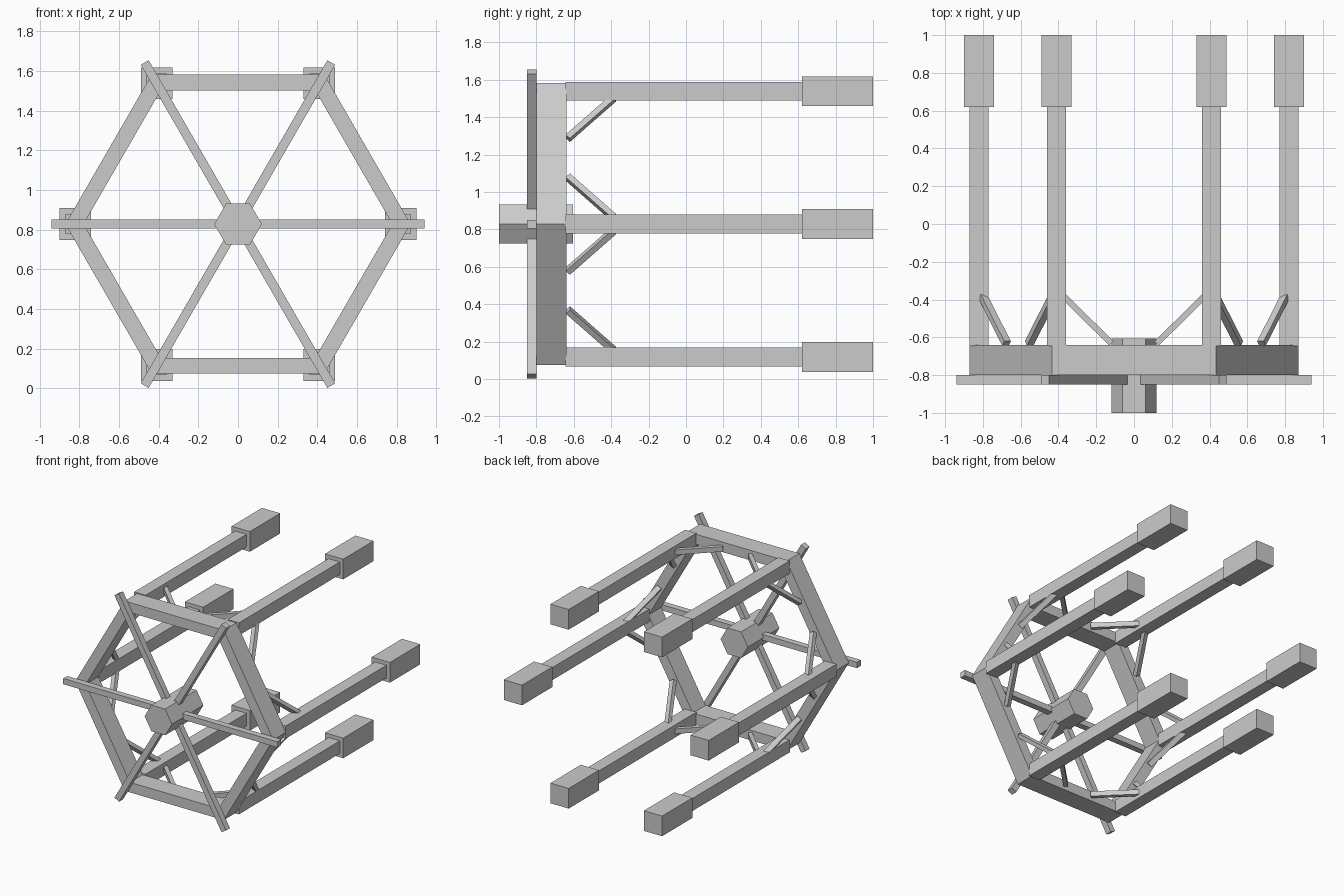
import bpy, math
from mathutils import Vector, Matrix

if "Cube" in bpy.data.objects:
    bpy.data.objects.remove(bpy.data.objects["Cube"])

CZ = 0.828          # height of the wheel axis
UP = Vector((0, 1, 0))


def mesh_object(name, verts, faces):
    me = bpy.data.meshes.new(name)
    me.from_pydata(verts, [], faces)
    me.update()
    ob = bpy.data.objects.new(name, me)
    bpy.context.collection.objects.link(ob)
    return ob


def hexagon(r, y):
    return [(r * math.cos(math.radians(60 * i)), y, CZ + r * math.sin(math.radians(60 * i)))
            for i in range(6)]


def polar(r, deg, y):
    a = math.radians(deg)
    return Vector((r * math.cos(a), y, CZ + r * math.sin(a)))


def beam(name, a, b, side, w, t):
    """Box from a to b; w is its size along side, t across it."""
    d = (b - a).normalized()
    s = (side - d * side.dot(d)).normalized() * w / 2
    n = d.cross(s).normalized() * t / 2
    verts = [p + s * i + n * j for p in (a, b)
             for i, j in ((-1, -1), (1, -1), (1, 1), (-1, 1))]
    faces = [(3, 2, 1, 0), (4, 5, 6, 7)]
    faces += [(i, (i + 1) % 4, (i + 1) % 4 + 4, i + 4) for i in range(4)]
    return mesh_object(name, verts, faces)


# hexagonal rim with mitred corners
rim = [hexagon(0.87, -0.80), hexagon(0.87, -0.64), hexagon(0.778, -0.64), hexagon(0.778, -0.80)]
mesh_object("rim", sum(rim, []),
            [(k * 6 + i, (k + 1) % 4 * 6 + i, (k + 1) % 4 * 6 + (i + 1) % 6, k * 6 + (i + 1) % 6)
             for k in range(4) for i in range(6)])

# hexagonal hub
mesh_object("hub", hexagon(0.12, -1.0) + hexagon(0.12, -0.605),
            [tuple(range(6)), tuple(range(11, 5, -1))]
            + [(i, i + 6, (i + 1) % 6 + 6, (i + 1) % 6) for i in range(6)])

X = Vector((1, 0, 0))
for i in range(6):
    ang = 60 * i
    # spoke across the front of the rim
    beam(f"spoke_{i}", polar(0.05, ang, -0.825), polar(0.94, ang, -0.825), UP, 0.05, 0.046)
    # leg with its thicker end block
    beam(f"leg_{i}", polar(0.82, ang, -0.645), polar(0.82, ang, 0.63), X, 0.10, 0.10)
    beam(f"end_block_{i}", polar(0.82, ang, 0.62), polar(0.82, ang, 1.0), X, 0.16, 0.16)
    # two diagonal braces towards the neighbouring legs
    corner = polar(0.82, ang, 0)
    for tag, step in (("a", 60), ("b", -60)):
        along = (polar(0.82, ang + step, 0) - corner).normalized()
        radial = along.cross(UP)
        beam(f"brace_{i}{tag}", corner + along * 0.04 + UP * -0.385,
             corner + along * 0.29 + UP * -0.632, radial, 0.04, 0.032)

# consistent outward normals
import bmesh
for ob in bpy.context.collection.objects:
    bm = bmesh.new()
    bm.from_mesh(ob.data)
    bmesh.ops.recalc_face_normals(bm, faces=bm.faces)
    bm.to_mesh(ob.data)
    bm.free()
